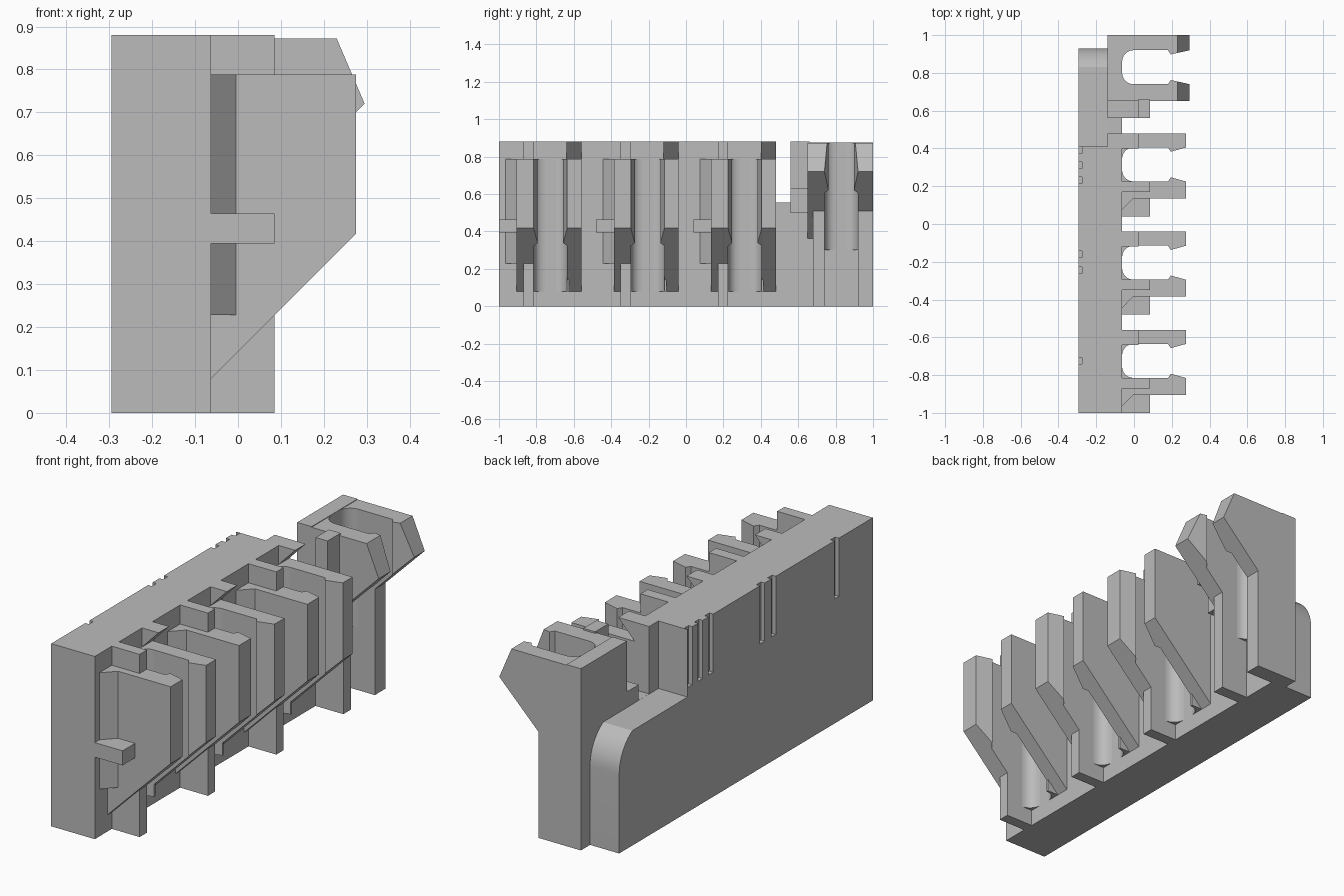
import bpy, bmesh, math
from mathutils import Vector

if "Cube" in bpy.data.objects:
    bpy.data.objects.remove(bpy.data.objects["Cube"])

grey = bpy.data.materials.new("plain grey")
grey.diffuse_color = (0.5, 0.5, 0.5, 1)
grey.use_nodes = True
grey.node_tree.nodes["Principled BSDF"].inputs["Base Color"].default_value = grey.diffuse_color


def finish(bm, name):
    bmesh.ops.recalc_face_normals(bm, faces=bm.faces[:])
    me = bpy.data.meshes.new(name)
    bm.to_mesh(me)
    bm.free()
    me.materials.append(grey)
    ob = bpy.data.objects.new(name, me)
    bpy.context.collection.objects.link(ob)
    return ob


def prism(name, pts, lo, hi, axis="z", cuts=()):
    """Extrude a 2D outline along an axis, then trim it with planes (point, outward normal)."""
    bm = bmesh.new()
    place = {"z": lambda a, b, t: (a, b, t),
             "y": lambda a, b, t: (a, t, b),
             "x": lambda a, b, t: (t, a, b)}[axis]
    f = bm.faces.new([bm.verts.new(place(a, b, lo)) for a, b in pts])
    r = bmesh.ops.extrude_face_region(bm, geom=[f])
    d = Vector(place(0, 0, hi - lo))
    bmesh.ops.translate(bm, verts=[v for v in r["geom"] if isinstance(v, bmesh.types.BMVert)], vec=d)
    bmesh.ops.recalc_face_normals(bm, faces=bm.faces[:])
    for co, no in cuts:
        geom = bm.verts[:] + bm.edges[:] + bm.faces[:]
        bmesh.ops.bisect_plane(bm, geom=geom, plane_co=co, plane_no=no, clear_outer=True)
        bmesh.ops.holes_fill(bm, edges=[e for e in bm.edges if e.is_boundary])
    return finish(bm, name)


def box(name, x0, x1, y0, y1, z0, z1):
    return prism(name, [(x0, y0), (x1, y0), (x1, y1), (x0, y1)], z0, z1)


ROOT, BACK, STEP, LEG, TOP = -0.063, -0.295, -0.14, 0.085, 0.88

# Tall back plate, with shallow grooves opening at its top edge
edge = [(ROOT, -1), (ROOT, 0.48), (STEP, 0.48), (STEP, 0.41), (BACK, 0.41)]
grooves = (0.39, 0.312, 0.232, -0.16, -0.245, -0.725)
notched = list(edge)
for y in grooves:
    notched += [(BACK, y + 0.017), (BACK + 0.02, y + 0.017),
                (BACK + 0.02, y - 0.017), (BACK, y - 0.017)]
prism("back_plate_upper", notched + [(BACK, -1)], 0.6, TOP)
prism("back_plate_lower", edge + [(BACK, -1)], 0, 0.6)

# Low extension with rounded shoulder
arc = [(0.73 + 0.2 * math.cos(math.radians(a)), 0.38 + 0.2 * math.sin(math.radians(a)))
       for a in range(0, 61, 6)]
low = prism("low_extension", [(0.41, 0), (0.93, 0)] + arc + [(0.41, 0.555)], BACK, STEP, "x")
box("low_web", STEP, ROOT, 0.48, 0.65, 0, 0.555)


def fillet(name, c, side, z0, z1):
    """Concave corner between the slot floor and an arm."""
    r = 0.06
    cx, cy = ROOT + r, c + side * (0.09 - r)
    pts = [(ROOT - 0.01, c + side * 0.1), (cx, c + side * 0.1)]
    for i in range(7):
        a = math.pi / 2 * (1 + i / 6)
        pts.append((cx + r * math.cos(a), cy + side * r * math.sin(a)))
    pts.append((ROOT - 0.01, cy))
    return prism(name, pts, z0, z1)


def arm(name, c, side, outer, tip, z0, z1, cuts):
    """Clip arm with an inward hook near its tip."""
    pts = [(ROOT - 0.02, outer), (tip, outer), (tip, 0.09), (0.195, 0.068),
           (0.18, 0.09), (ROOT - 0.02, 0.09)]
    return prism(name, [(x, c + side * y) for x, y in pts], z0, z1, "z", cuts)


# Three repeated clips
under = ((ROOT, 0, 0.08), (1, 0, -1))
for n, c in enumerate((-0.725, -0.205, 0.315), 1):
    arm(f"clip_{n}_front_arm", c, -1, 0.18, 0.275, 0.06, 0.788, [under])
    arm(f"clip_{n}_rear_arm", c, 1, 0.165, 0.275, 0.06, 0.788, [under])
    box(f"clip_{n}_leg", ROOT - 0.01, LEG, c - 0.145, c - 0.09, 0, TOP)
    for side, s in ((-1, "front"), (1, "rear")):
        fillet(f"clip_{n}_{s}_fillet", c, side, 0.08, 0.788)
    # sloped brace at the arm root, locating tab and overhanging lip
    prism(f"clip_{n}_brace", [(ROOT, c - 0.24), (-0.005, c - 0.18), (ROOT, c - 0.17)], 0.228, 0.788)
    box(f"clip_{n}_tab", ROOT - 0.01, LEG, c - 0.275, c - 0.17, 0.395, 0.465)
    prism(f"clip_{n}_lip", [(ROOT - 0.01, 0.78), (ROOT, 0.788), (0.025, TOP), (ROOT - 0.01, TOP)],
          c + 0.085, c + 0.165, "y")

# Larger end clip
c = 0.83
box("end_wall", STEP, ROOT, 0.65, 1, 0, 0.875)
end_cuts = [((0.295, 0, 0.72), (1, 0, -1)), ((0.295, 0, 0.72), (0.152, 0, 0.065))]
arm("end_front_arm", c, -1, 0.18, 0.295, 0.3, 0.872, end_cuts)
arm("end_rear_arm", c, 1, 0.17, 0.295, 0.3, 0.872, end_cuts)
box("end_front_leg", ROOT - 0.01, LEG, 0.68, 0.74, 0, 0.6)
box("end_rear_leg", ROOT - 0.01, LEG, 0.92, 1, 0, 0.6)
for side, s in ((-1, "front"), (1, "rear")):
    fillet(f"end_{s}_fillet", c, side, 0.3, 0.872)

# Shelf and upright post beside the end clip
box("end_shelf", STEP, 0.022, 0.56, 0.66, 0.5, 0.63)
box("end_post", 0.022, LEG, 0.56, 0.66, 0.63, TOP)

# Smooth only the curved surfaces
for ob in bpy.data.objects:
    if "fillet" in ob.name or ob is low:
        bpy.ops.object.select_all(action="DESELECT")
        ob.select_set(True)
        bpy.context.view_layer.objects.active = ob
        bpy.ops.object.shade_smooth_by_angle(angle=math.radians(25))
